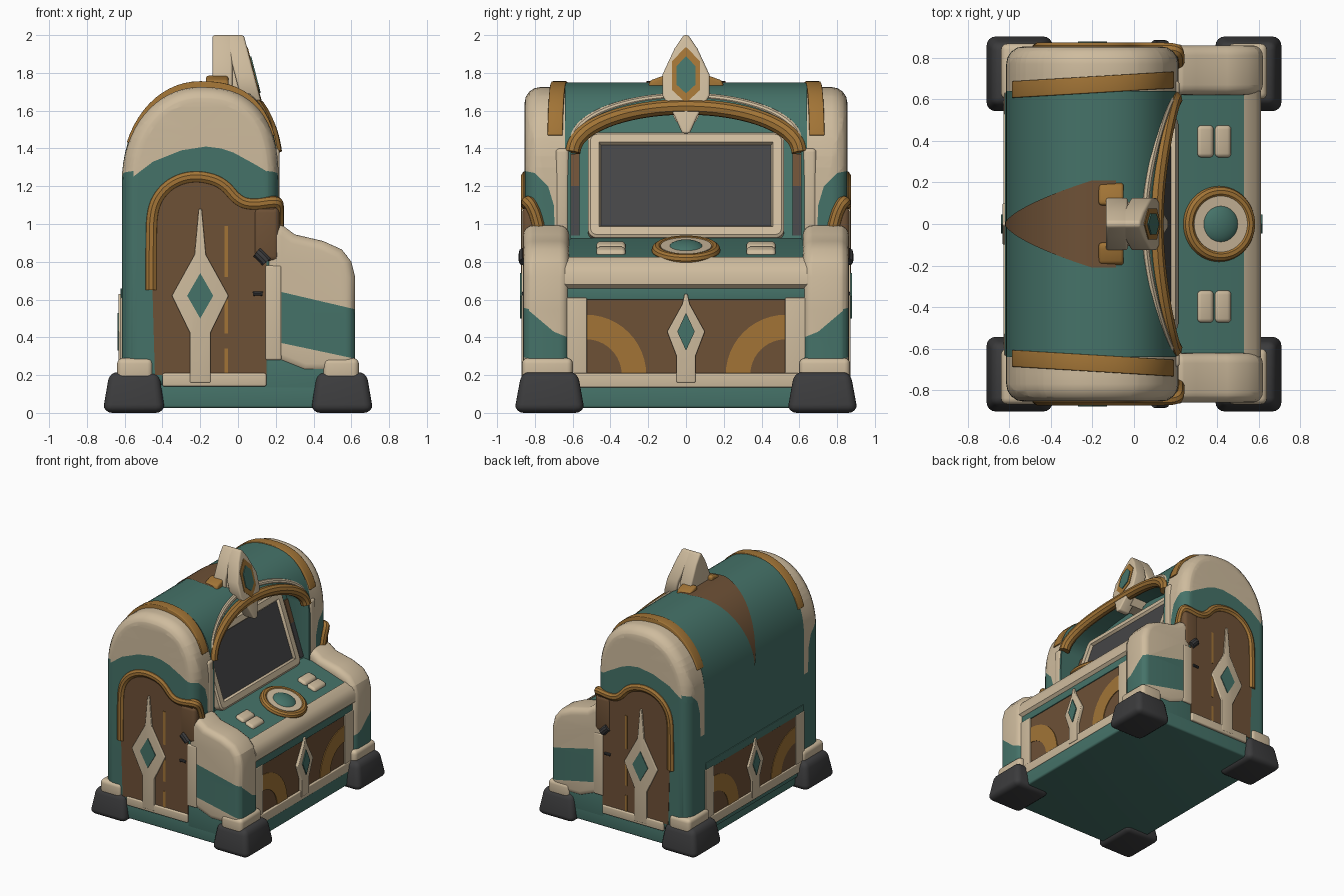
import bpy, bmesh, math
from mathutils import Vector
if "Cube" in bpy.data.objects:
    bpy.data.objects.remove(bpy.data.objects["Cube"])

def material(name, *rgb):
    m = bpy.data.materials.new(name)
    m.use_nodes = True
    m.diffuse_color = m.node_tree.nodes["Principled BSDF"].inputs["Base Color"].default_value = (*rgb, 1)
    return m

TEAL = material("teal paint", 0.06, 0.17, 0.14)
CREAM = material("cream trim", 0.62, 0.50, 0.34)
BROWN = material("brown wood", 0.155, 0.082, 0.037)
GOLD = material("old gold", 0.36, 0.175, 0.037)
DARK = material("dark rubber", 0.045, 0.045, 0.047)
SCREEN = material("screen grey", 0.06, 0.06, 0.062)

def add_object(name, data, mats, mirror=False):
    ob = bpy.data.objects.new(name, data)
    bpy.context.collection.objects.link(ob)
    for m in mats:
        data.materials.append(m)
    if mirror:
        mod = ob.modifiers.new("mirror", "MIRROR")
        mod.use_axis, mod.use_mirror_merge = (False, True, False), False
    return ob

def add_mesh(name, bm, mats, mirror=False):
    me = bpy.data.meshes.new(name)
    bm.to_mesh(me)
    bm.free()
    return add_object(name, me, mats, mirror)

# Extrude a yz outline along x, or an xz outline along y
def prism(name, pts, axis, a, b, mats, bevel=0.0, mirror=False, rim_only=False):
    bm = bmesh.new()
    place = (lambda p, t: (t, *p)) if axis == "x" else (lambda p, t: (p[0], t, p[1]))
    near, far = [[bm.verts.new(place(p, t)) for p in pts] for t in (a, b)]
    bm.faces.new(near)
    bm.faces.new(far)
    for i in range(len(pts)):
        bm.faces.new((near[i - 1], near[i], far[i], far[i - 1]))
    bmesh.ops.recalc_face_normals(bm, faces=bm.faces)
    if bevel:
        sharp = [e for e in bm.edges if e.calc_face_angle(0) > 0.6 and not (rim_only and set(e.verts) - set(far))]
        bmesh.ops.bevel(bm, geom=sharp, offset=bevel, segments=4, profile=0.5, affect="EDGES", clamp_overlap=True)
    return add_mesh(name, bm, mats if isinstance(mats, list) else [mats], mirror)

def rect(u0, u1, v0, v1):
    return [(u0, v0), (u1, v0), (u1, v1), (u0, v1)]

# Cut along a convex counter-clockwise outline and colour the faces inside
def paint(ob, poly, axis, index):
    bm = bmesh.new()
    bm.from_mesh(ob.data)
    flat = (lambda u, v: Vector((0, u, v))) if axis == "x" else (lambda u, v: Vector((u, 0, v)))
    planes = [(flat(*p), flat(p[1] - q[1], q[0] - p[0])) for p, q in zip(poly, poly[1:] + poly[:1])]
    for co, no in planes:
        bmesh.ops.bisect_plane(bm, geom=bm.verts[:] + bm.edges[:] + bm.faces[:], plane_co=co, plane_no=no)
    for f in bm.faces:
        if all((f.calc_center_median() - co).dot(no) > 0 for co, no in planes):
            f.material_index = index
    bm.to_mesh(ob.data)
    bm.free()

def tube(name, pts, radius, mat, mirror=False):
    cu = bpy.data.curves.new(name, "CURVE")
    cu.dimensions, cu.bevel_depth, cu.bevel_resolution, cu.use_fill_caps = "3D", radius, 3, True
    sp = cu.splines.new("NURBS")
    sp.points.add(len(pts) - 1)
    for point, co in zip(sp.points, pts):
        point.co = (*co, 1)
    sp.order_u, sp.use_endpoint_u, sp.resolution_u = 3, True, 5
    add_object(name, cu, [mat], mirror)

# Roof line from back to front, softer at the back
CX, CZ, RX, RZ, FRONT = -0.2, 1.22, 0.415, 0.53, 2.5
def roof(grow=0.0, rz=RZ, steps=32):
    arc = [(-math.cos(math.pi * i / steps), abs(math.sin(math.pi * i / steps))) for i in range(steps + 1)]
    return [(CX + (RX + grow) * math.copysign(abs(c) ** (2 / n), c), CZ + (rz + grow) * s ** (2 / n))
            for c, s, n in [(c, s, FRONT if c > 0 else 2.05) for c, s in arc]]

def roof_x(z):
    return CX + RX * (1 - (max(z - CZ, 0) / RZ) ** FRONT) ** (1 / FRONT)

def lean(ob, slope, z0):
    for v in ob.data.vertices:
        v.co.x -= slope * (v.co.z - z0) if v.co.x > 0 else 0
    return ob

# Cabinet core with arched opening whose back leans like the screen
core = prism("cabinet_core", [(0.215, 0.1), (-0.615, 0.1)] + roof(), "y", -0.64, 0.64, TEAL)
arc = [math.pi * i / 24 for i in range(25)]
opening = [(-0.61, 0.9), (0.61, 0.9)] + [(0.61 * math.cos(t), 1.38 + 0.22 * math.sin(t)) for t in arc]
cutter = lean(prism("opening_cutter", opening, "x", 0.17, 0.8, TEAL), 0.33, 0.9)
cutter.hide_render = True
cut = core.modifiers.new("opening", "BOOLEAN")
cut.operation, cut.object, cut.solver = "DIFFERENCE", cutter, "EXACT"
bpy.context.view_layer.objects.active = core
bpy.ops.object.modifier_apply(modifier=cut.name)
bpy.data.objects.remove(cutter)
for name, lo, hi, mat in (("recess_wood", 1.2, 1.37, BROWN), ("recess_vent", 0.94, 1.2, SCREEN)):
    lean(prism(name, rect(0.565, 0.61, lo, hi), "x", 0.17, 0.178, mat, 0, True), 0.33, 0.9)

# End walls: cream cap, teal lower part, gold roof bands
wall = prism("end_wall", [(0.215, 0.12), (-0.615, 0.12)] + roof(rz=0.505), "y", 0.64, 0.855, [CREAM, TEAL], 0.085, True, True)
paint(wall, [(-0.7, 0), (0.3, 0), (0.3, 1.2), (0.1, 1.31), (0, 1.37), (-0.09, 1.4), (-0.17, 1.41), (-0.3, 1.39),
             (-0.45, 1.33), (-0.7, 1.14)], "y", 1)
paint(wall, rect(0.6, 0.84, 0.9, 1.5), "x", 0)
paint(wall, [(0.69, 0.85), (0.85, 0.85), (0.85, 1.28), (0.8, 1.27), (0.73, 1.2), (0.7, 1.1)], "x", 1)
prism("inner_post", rect(0.05, 0.22, 0.92, 1.4), "y", 0.62, 0.69, CREAM, 0.02, True)
band = prism("roof_band", [p for p in roof(0.006) if p[1] > 1.42], "y", 0.63, 0.71, GOLD, 0.006, True)
for v in band.data.vertices:
    v.co.y += 0.06 * (v.co.x + 0.2)

# Arched hood trim over the screen
for label, lift, rad, mat in (("gold", 0, 0.042, GOLD), ("cream", 0.055, 0.022, CREAM)):
    path = [(0.6 * math.cos(t), 1.38 + lift + 0.24 * math.sin(t)) for t in arc]
    tube(label + "_hood_trim", [(roof_x(z) - 0.015, y, z) for y, z in path], rad, mat)

# Pointed wooden inlay on the roof
bm = bmesh.new()
rows = [[bm.verts.new((x, s * 0.21 * min(1, (x + 0.622) / 0.42) ** 0.65, z)) for s in (-1, 1)]
        for x, z in roof(0.006, steps=48) if x < -0.06]
for (a, b), (c, d) in zip(rows, rows[1:]):
    bm.faces.new((a, c, d, b))
add_mesh("roof_inlay", bm, [BROWN])

# Crest with gem, front leaning back
def crest(name, half, a, b, mat, bevel=0.0):
    lean(prism(name, half + [(-y, z) for y, z in reversed(half)], "x", a, b, mat, bevel), 0.26, 1.65)

prism("crest_base", [(0.09, 1.7), (0.21, 1.7), (0.19, 1.76), (0.12, 1.785), (0.09, 1.785)], "x", -0.17, -0.05, GOLD, 0.015, True)
shield = [(0.02, 1.48), (0.06, 1.57), (0.125, 1.68), (0.125, 1.79), (0.06, 1.93), (0.012, 2.0)]
crest("crest_back", shield[1:], -0.135, -0.03, CREAM, 0.015)
crest("crest_core", [(y * 0.85, z - 0.03) for y, z in shield[1:]], -0.04, 0.05, CREAM)
crest("crest_front", shield, 0.02, 0.122, CREAM, 0.015)
for label, k, x, mat in (("border", 1, 0.126, GOLD), ("gem", 0.66, 0.132, TEAL)):
    hexagon = ((0.004, -0.145), (0.075, -0.08), (0.075, 0.07), (0.004, 0.145))
    crest("crest_" + label, [(y * k, 1.79 + z * k) for y, z in hexagon], 0.11, x, mat)

# Tilted screen with inset face
bm = bmesh.new()
bmesh.ops.create_cube(bm, size=1)
bmesh.ops.scale(bm, vec=(0.07, 1.04, 0.59), verts=bm.verts)
edges = [e for e in bm.edges if abs(e.verts[0].co.x - e.verts[1].co.x) > 0.01]
bmesh.ops.bevel(bm, geom=edges, offset=0.05, segments=4, profile=0.5, affect="EDGES")
face = max(bm.faces, key=lambda f: f.normal.x)
for thick, depth in ((0.014, 0.01), (0.045, 0), (0.01, -0.02)):
    bmesh.ops.inset_region(bm, faces=[face], thickness=thick, depth=depth)
face.material_index = 1
screen = add_mesh("screen", bm, [CREAM, SCREEN])
screen.location, screen.rotation_euler = (0.08, 0, 1.195), (0, -0.33, 0)

# Console: base, deck, lip and end pillars
prism("base", rect(-0.6, 0.6, 0.025, 0.15), "y", -0.85, 0.85, TEAL, 0.015)
prism("pillar_base", rect(0.14, 0.6, 0.1, 0.3), "y", 0.62, 0.85, TEAL, 0.01, True)
prism("deck", [(0.1, 0.1), (0.58, 0.1), (0.58, 0.66), (0.53, 0.818), (0.2, 0.925), (0.1, 0.93)], "y", -0.64, 0.64, TEAL)
prism("console_lip", [(0.52, 0.66), (0.585, 0.655), (0.612, 0.68), (0.612, 0.74), (0.585, 0.79), (0.53, 0.825)],
      "y", -0.64, 0.64, CREAM)
pillar = prism("console_pillar", [(0.145, 0.28), (0.2, 0.27), (0.35, 0.21), (0.62, 0.21), (0.62, 0.72), (0.6, 0.8), (0.55, 0.865),
               (0.45, 0.91), (0.3, 0.945), (0.24, 0.99), (0.145, 1.0)], "y", 0.62, 0.86, [CREAM, TEAL], 0.05, True)
paint(pillar, [(0.23, 0.37), (0.7, 0.27), (0.7, 0.53), (0.23, 0.64)], "y", 1)
paint(pillar, [(0.6, 0.39), (0.7, 0.43), (0.83, 0.54), (0.83, 0.8), (0.6, 0.8)], "x", 0)

# Deck dial and buttons
add = bpy.ops.mesh
for name, op, flat, mat, size in (
        ("dial_ring", add.primitive_torus_add, 1, GOLD, dict(major_radius=0.153, minor_radius=0.029, minor_segments=10)),
        ("dial_plate", add.primitive_cylinder_add, 1, CREAM, dict(vertices=40, radius=0.135, depth=0.05)),
        ("dial_dome", add.primitive_uv_sphere_add, 0.5, TEAL, dict(radius=0.1))):
    op(location=(0.41, 0, 0.862), rotation=(0, 0.32, 0), **size)
    ob = bpy.context.object
    ob.name, ob.scale.z = name, flat
    ob.data.materials.append(mat)
for x in (0.305, 0.39):
    z = 0.99 - 0.325 * x
    prism("deck_button", [(x, z - 0.02), (x + 0.078, z - 0.045), (x + 0.078, z - 0.003), (x, z + 0.022)], "y", 0.32, 0.475,
          CREAM, 0.02, True)

# Lozenge ornament on a stem, with its gem
def ornament(name, axis, c, mid, w, h, stem, top, at, out):
    side = [(stem, 0.16), (stem, mid - 1.3 * w), (w, mid), (0.2 * w, mid + 1.45 * w), (0.008, top)]
    prism(name, [(c + u, v) for u, v in side] + [(c - u, v) for u, v in reversed(side)], axis, at, at + out, CREAM, 0.006, axis == "y")
    gem = [(c, mid - h), (c + 0.46 * w, mid), (c, mid + h), (c - 0.46 * w, mid)]
    prism(name + "_gem", gem, axis, at, at + 1.28 * out, TEAL, 0, axis == "y")

# Lower panels on front and back
ring = [math.pi / 24 * i for i in range(13)]
quarter = [(0.53 - r * math.cos(t), 0.2 + r * math.sin(t)) for r, seq in ((0.32, ring), (0.19, ring[::-1])) for t in seq]
for label, x, d in (("front", 0.58, 1), ("back", -0.612, -0.7)):
    for part, pts, out, mat, bevel, twin in (
            ("panel", rect(-0.53, 0.53, 0.2, 0.6), 0.007, BROWN, 0, False), ("gold_arc", quarter, 0.013, GOLD, 0, True),
            ("frame_post", rect(0.525, 0.635, 0.14, 0.61), 0.018, CREAM, 0.006, True),
            ("frame_sill", rect(-0.6, 0.6, 0.135, 0.21), 0.024, CREAM, 0.006, False),
            ("frame_top", rect(-0.63, 0.63, 0.6, 0.66), 0.014, TEAL, 0.005, False)):
        prism(label + "_" + part, pts, "x", x, x + d * out, mat, bevel, twin)
    ornament(label + "_ornament", "x", 0, 0.43, 0.1, 0.1, 0.05, 0.63, x, d * 0.03)

# Side doors
arch = [(-0.46, 0.65), (-0.46, 0.9), (-0.455, 1.08), (-0.4, 1.18), (-0.31, 1.24), (-0.2, 1.255), (-0.08, 1.22), (0.0, 1.12),
        (0.08, 1.1), (0.2, 1.12)]
prism("door", [(-0.44, 0.2), (0.15, 0.2), (0.15, 0.9)] + arch[:0:-1], "y", 0.85, 0.858, BROWN, 0, True)
tube("door_arch", [(x, 0.84, z) for x, z in arch] + [(0.21, 0.82, 1.1), (0.21, 0.79, 1.03), (0.21, 0.77, 0.93)], 0.034, GOLD, True)
prism("door_sill", rect(-0.4, 0.15, 0.14, 0.21), "y", 0.84, 0.87, CREAM, 0.01, True)
prism("side_post", rect(0.145, 0.23, 0.28, 0.78), "y", 0.8, 0.864, CREAM, 0.01, True)
ornament("door_ornament", "y", -0.2, 0.62, 0.15, 0.12, 0.055, 1.08, 0.85, 0.022)
for lo, hi in ((0.21, 0.34), (0.42, 0.6), (0.72, 0.99)):
    prism("door_strip", rect(-0.072, -0.052, lo, hi), "y", 0.855, 0.862, GOLD, 0, True)
prism("lever_mount", rect(0.08, 0.22, 0.8, 1.09), "y", 0.77, 0.866, BROWN, 0.03, True)
tube("lever_knob", [(0.1, 0.855, 0.85), (0.125, 0.858, 0.83), (0.15, 0.855, 0.8)], 0.03, DARK, True)
tube("door_latch", [(0.08, 0.858, 0.63), (0.1, 0.858, 0.635), (0.13, 0.858, 0.63)], 0.012, DARK, True)

# Feet and ankle collars
for end, s in (("front", 1), ("back", -1)):
    prism(end + "_collar", rect(*sorted((s * 0.45, s * 0.64)), 0.17, 0.29), "y", 0.6, 0.868, CREAM, 0.03, True)
    foot = prism(end + "_foot", rect(*sorted((s * 0.39, s * 0.712)), 0, 0.215), "y", 0.54, 0.905, DARK, 0.045, True)
    for v in foot.data.vertices:
        k = 1 - max(v.co.z - 0.03, 0)
        v.co.x, v.co.y = s * 0.54 + (v.co.x - s * 0.54) * k, 0.72 + (v.co.y - 0.72) * k

# Smooth shading with crisp edges
for ob in bpy.context.collection.objects:
    ob.select_set(True)
bpy.context.view_layer.objects.active = wall
bpy.ops.object.convert(target="MESH")
bpy.ops.object.shade_smooth_by_angle(angle=0.6)
wall.modifiers.new("even_shading", "WEIGHTED_NORMAL").keep_sharp = True
